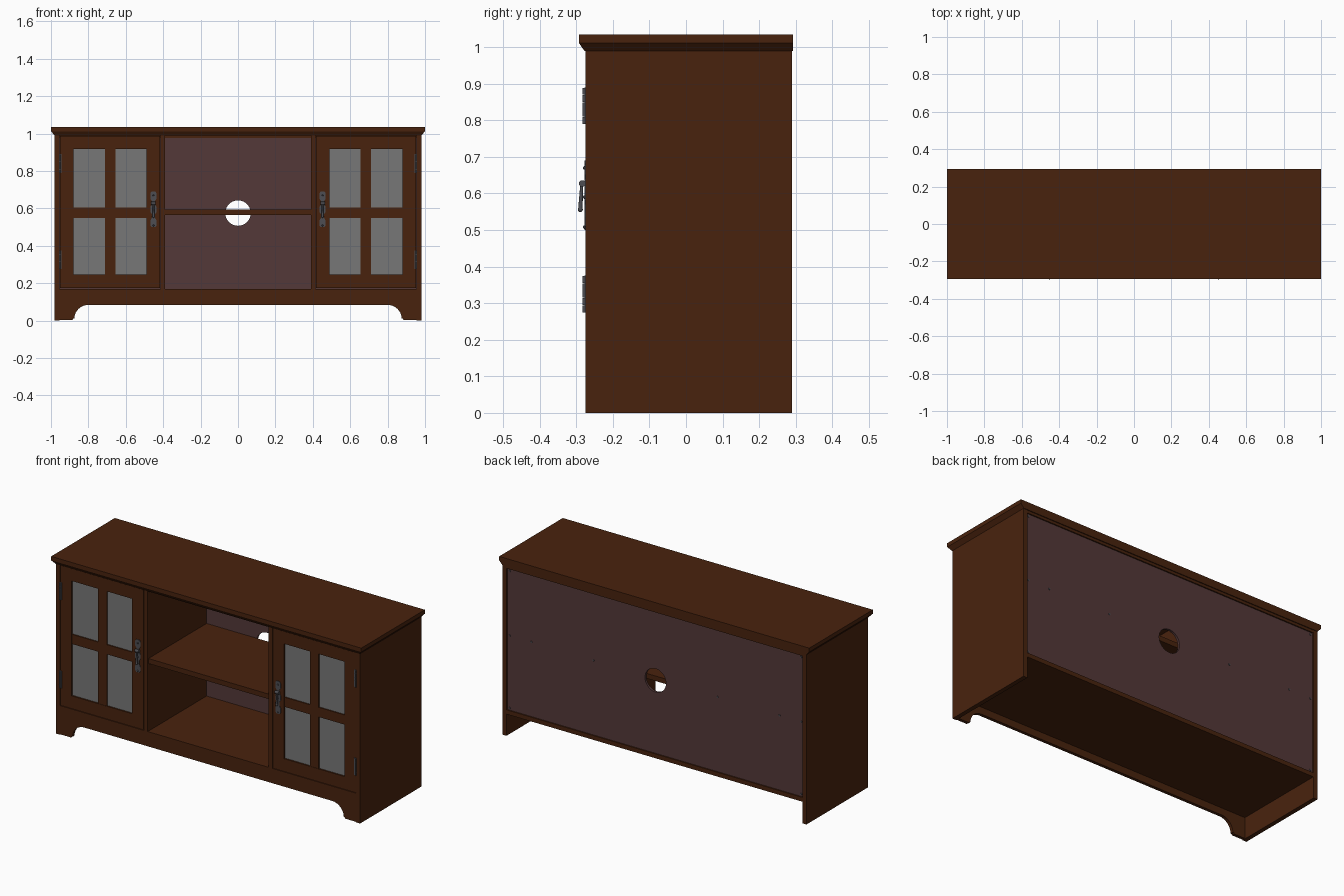
import bpy, bmesh, math
from mathutils import Vector

if "Cube" in bpy.data.objects:
    bpy.data.objects.remove(bpy.data.objects["Cube"])


def material(name, rgb):
    m = bpy.data.materials.new(name)
    m.diffuse_color = (*rgb, 1)
    m.use_nodes = True
    m.node_tree.nodes["Principled BSDF"].inputs["Base Color"].default_value = m.diffuse_color
    return m


WOOD = material("brown wood", (0.066, 0.0165, 0.0042))
BACK = material("back board", (0.088, 0.040, 0.040))
GLASS = material("grey glass", (0.185, 0.185, 0.185))
METAL = material("dark metal", (0.075, 0.075, 0.085))


def finish(name, bm, mat, smooth=False):
    bmesh.ops.recalc_face_normals(bm, faces=bm.faces[:])
    me = bpy.data.meshes.new(name)
    bm.to_mesh(me)
    bm.free()
    me.materials.append(mat)
    ob = bpy.data.objects.new(name, me)
    bpy.context.collection.objects.link(ob)
    if smooth:
        for p in me.polygons:
            p.use_smooth = True
        me.set_sharp_from_angle(angle=math.radians(40))
    return ob


def prism(name, pts, y0, y1, mat):
    """Extrude an x-z outline from y0 to y1."""
    bm = bmesh.new()
    face = bm.faces.new([bm.verts.new((x, y0, z)) for x, z in pts])
    new = bmesh.ops.extrude_face_region(bm, geom=[face])["geom"]
    vs = [v for v in new if isinstance(v, bmesh.types.BMVert)]
    bmesh.ops.translate(bm, verts=vs, vec=(0, y1 - y0, 0))
    return finish(name, bm, mat)


def box(name, x, y, z, mat=WOOD):
    xa, xb = sorted(x)
    return prism(name, [(xa, z[0]), (xb, z[0]), (xb, z[1]), (xa, z[1])], y[0], y[1], mat)


def rod(name, a, b, r1, r2, mat=METAL, seg=12):
    a, b = Vector(a), Vector(b)
    bm = bmesh.new()
    bmesh.ops.create_cone(bm, cap_ends=True, segments=seg, radius1=r1, radius2=r2, depth=(b - a).length)
    bm.transform((b - a).to_track_quat('Z', 'Y').to_matrix().to_4x4())
    bmesh.ops.translate(bm, verts=bm.verts[:], vec=(a + b) / 2)
    return finish(name, bm, mat, True)


def ball(name, c, r):
    bm = bmesh.new()
    bmesh.ops.create_uvsphere(bm, u_segments=12, v_segments=8, radius=r)
    bmesh.ops.translate(bm, verts=bm.verts[:], vec=c)
    return finish(name, bm, METAL, True)


FRONT = -0.275

# Top board with a chamfer under the front and side edges
bm = bmesh.new()
rings = [(0.98, -0.278, 0.99), (1.0, -0.293, 1.012), (1.0, -0.293, 1.035)]
loops = [[bm.verts.new(p) for p in ((-x, y, z), (x, y, z), (x, 0.293, z), (-x, 0.293, z))]
         for x, y, z in rings]
bm.faces.new(loops[0])
bm.faces.new(loops[-1])
for lo, hi in zip(loops, loops[1:]):
    for i in range(4):
        j = (i + 1) % 4
        bm.faces.new((lo[i], lo[j], hi[j], hi[i]))
finish("top_board", bm, WOOD)

# Floor, middle shelf and rear rails
box("floor_board", (-0.955, 0.955), (-0.257, 0.268), (0.125, 0.17))
box("middle_shelf", (-0.39, 0.39), (-0.268, 0.268), (0.564, 0.593))
box("rear_bottom_rail", (-0.955, 0.955), (0.268, 0.288), (0.125, 0.15))
box("rear_top_rail", (-0.955, 0.955), (0.262, 0.288), (0.975, 0.99))

# Front apron with rounded cut-out between the feet
arc = [(-0.80 - 0.075 * math.sin(t), 0.01 + 0.074 * math.cos(t))
       for t in [math.pi / 2 * i / 10 for i in range(11)]]
left = [(-0.955, 0.17), (-0.955, 0.003), (-0.885, 0.003), (-0.882, 0.01)] + arc[::-1]
prism("front_apron", left + [(-x, z) for x, z in left[::-1]], FRONT, -0.257, WOOD)

# Two back boards meeting at a round cable hole
HOLE_Z, HOLE_R = 0.575, 0.068
for name, edge, s in (("upper_back_board", 0.975, 1), ("lower_back_board", 0.15, -1)):
    notch = [(HOLE_R * math.cos(math.pi * i / 20), HOLE_Z + s * HOLE_R * math.sin(math.pi * i / 20))
             for i in range(21)]
    prism(name, [(0.955, edge), (0.955, HOLE_Z)] + notch + [(-0.955, HOLE_Z), (-0.955, edge)],
          0.268, 0.281, BACK)

# Small screw heads on the back
for x in (-0.94, -0.8, -0.4, 0.4, 0.8, 0.94):
    for z in ((0.163, 0.585, 0.962) if abs(x) > 0.9 else (0.585,)):
        rod("back_screw", (x, 0.28, z), (x, 0.284, z), 0.006, 0.005, seg=8)

for s, side in ((-1, "left"), (1, "right")):
    # Outer side and inner divider
    box(side + "_side_panel", (s * 0.955, s * 0.98), (FRONT, 0.29), (0, 0.99))
    box(side + "_divider", (s * 0.39, s * 0.415), (FRONT, 0.268), (0.17, 0.99))

    # Door frame: stiles, rails and cross bars
    fy = (FRONT, -0.252)
    box(side + "_door_outer_stile", (s * 0.953, s * 0.88), fy, (0.173, 0.988))
    box(side + "_door_inner_stile", (s * 0.49, s * 0.417), fy, (0.173, 0.988))
    for name, z in (("bottom", (0.173, 0.247)), ("top", (0.917, 0.988))):
        box(f"{side}_door_{name}_rail", (s * 0.88, s * 0.49), fy, z)
    by = (FRONT + 0.002, -0.254)
    box(side + "_door_upright_bar", (s * 0.712, s * 0.655), by, (0.247, 0.917))
    for x in ((0.88, 0.712), (0.655, 0.49)):
        box(side + "_door_cross_bar", (s * x[0], s * x[1]), by, (0.549, 0.605))
    box(side + "_door_glass", (s * 0.88, s * 0.49), (-0.266, -0.26), (0.247, 0.917), GLASS)

    # Hinges on the outer edge
    for z in (0.275, 0.79):
        box(side + "_hinge_leaf", (s * 0.957, s * 0.943), (FRONT - 0.003, FRONT), (z, z + 0.1), METAL)
        for k in range(5):
            rod(side + "_hinge_knuckle", (s * 0.954, -0.279, z + k * 0.02),
                (s * 0.954, -0.279, z + k * 0.02 + 0.019), 0.0045, 0.0045, seg=10)

    # Handle: shaped back plate with a hanging pull
    hx = s * 0.452
    half = [(0.010, 0.500), (0.017, 0.510), (0.017, 0.535), (0.009, 0.548), (0.009, 0.570),
            (0.017, 0.582), (0.017, 0.608), (0.009, 0.620), (0.009, 0.640),
            (0.017, 0.652), (0.017, 0.680), (0.010, 0.690)]
    prism(side + "_handle_plate", [(hx + w, z) for w, z in half] + [(hx - w, z) for w, z in half[::-1]],
          FRONT - 0.003, FRONT, METAL)
    for z in (0.508, 0.59, 0.67):
        ball(side + "_handle_stud", (hx, -0.277, z), 0.005)
    rod(side + "_handle_pivot", (hx - 0.012, -0.284, 0.627), (hx + 0.012, -0.284, 0.627), 0.009, 0.009)
    rod(side + "_handle_pull", (hx, -0.285, 0.625), (hx, -0.289, 0.556), 0.004, 0.006)
    ball(side + "_handle_pull_tip", (hx, -0.289, 0.556), 0.007)
